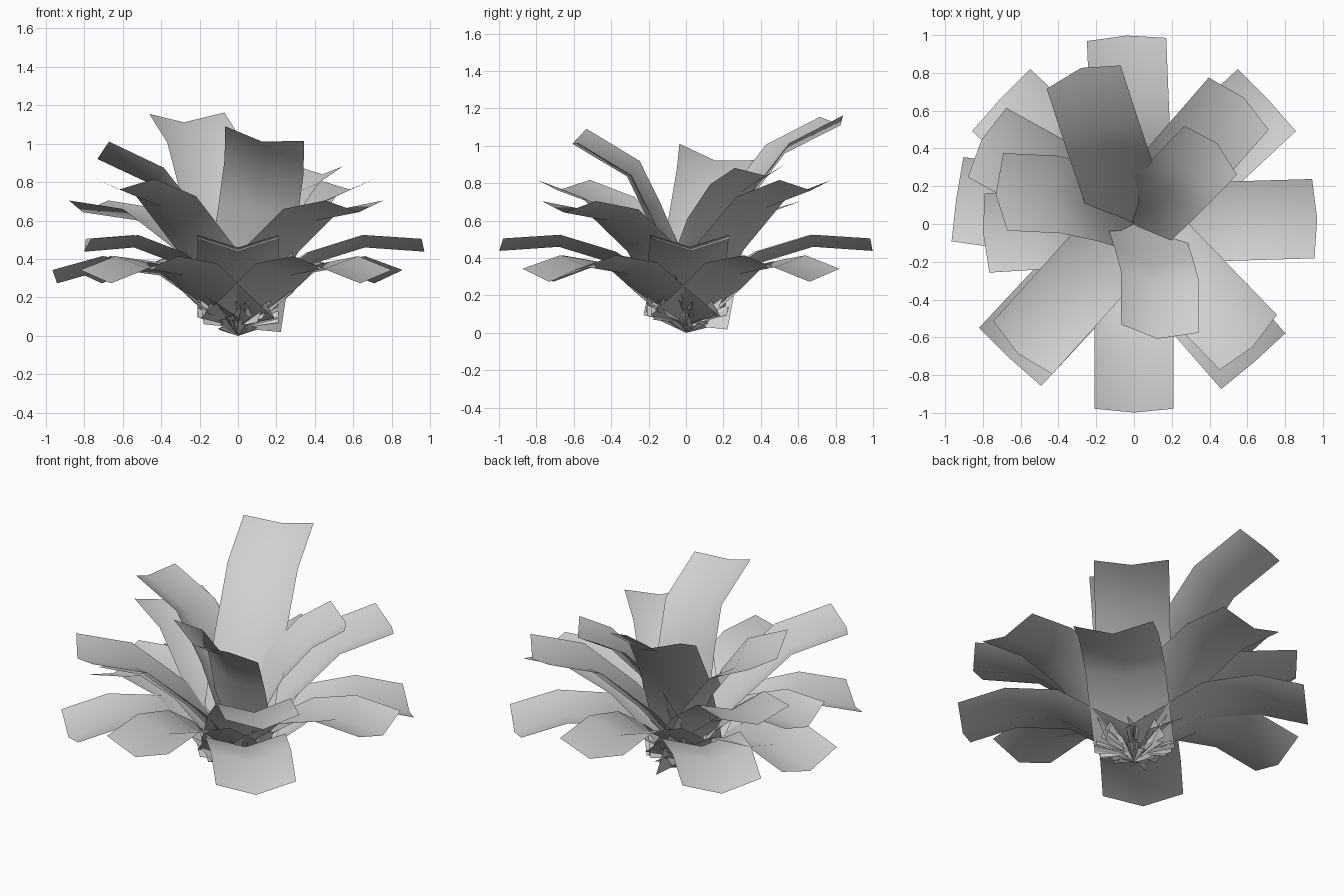
import bpy, bmesh, math, random
from mathutils import Vector, Matrix

if "Cube" in bpy.data.objects:
    bpy.data.objects.remove(bpy.data.objects["Cube"])

grey = bpy.data.materials.new("pale_grey")
grey.use_nodes = True
colour = (0.64, 0.64, 0.64, 1)
grey.diffuse_color = colour
grey.node_tree.nodes["Principled BSDF"].inputs["Base Color"].default_value = colour

FOLD = 0.065      # how far the edges rise above the midrib
POINT = 0.025     # how far the midrib juts past the tip corners

# Midrib profiles: distance from the centre, height
LOW = [(0, .04), (.2, .165), (.42, .315), (.69, .35), (.945, .28)]
SPREAD = [(0, .05), (.18, .23), (.39, .375), (.66, .46), (.945, .44)]
RAISED = [(0, .05), (.1, .18), (.28, .4), (.58, .67), (.88, .755)]
DROOPED = [(0, .05), (.1, .18), (.28, .39), (.58, .6), (.88, .64)]
SLANTED = [(0, .05), (.12, .32), (.26, .58), (.42, .75), (.59, .83)]
STEEP = [(0, .04), (.1, .3), (.24, .55), (.43, .8), (.7, .93)]
TALL = [(0, .04), (.12, .33), (.31, .65), (.56, .96), (.85, 1.1)]
UPRIGHT = [(0, .04), (.12, .43), (.21, .65), (.3, .85), (.57, 1.015)]


def make_object(name, bm, smooth):
    mesh = bpy.data.meshes.new(name)
    bm.to_mesh(mesh)
    bm.free()
    mesh.materials.append(grey)
    for p in mesh.polygons:
        p.use_smooth = smooth
    obj = bpy.data.objects.new(name, mesh)
    bpy.context.collection.objects.link(obj)


def leaf(name, profile, azimuth, roll=0, stretch=1, half_width=0.21):
    """Folded strip swept along a midrib, rolled about its own direction."""
    turn = (Matrix.Rotation(math.radians(azimuth), 3, 'Z')
            @ Matrix.Rotation(math.radians(-roll), 3, 'X'))
    rib = [Vector((r * stretch, 0, z)) for r, z in profile]
    last = len(rib) - 1
    side = Vector((0, half_width, 0))
    bm = bmesh.new()
    rows = []
    for i, p in enumerate(rib):
        tangent = (rib[min(i + 1, last)] - rib[max(i - 1, 0)]).normalized()
        lift = Vector((-tangent.z, 0, tangent.x)) * FOLD
        middle = p + tangent * POINT if i == last else p
        rows.append([bm.verts.new(turn @ v)
                     for v in (p + lift + side, middle, p + lift - side)])
    for a, b in zip(rows, rows[1:]):
        for k in range(2):
            bm.faces.new((a[k], a[k + 1], b[k + 1], b[k]))
    make_object(name, bm, True)


# Lowest ring, tips drooping
for word, azimuth, stretch in (("back_left", 43, 1), ("back_right", 137, 1),
                               ("right", 172, 0.98), ("front_right", 227, 1),
                               ("front_left", 311, 1)):
    leaf("low_leaf_" + word, LOW, azimuth, 0, stretch, 0.225)

# Second ring, nearly level at the tips
leaf("spread_leaf_left", SPREAD, 1.7)
leaf("spread_leaf_back", SPREAD, 92.3, stretch=1.03)
leaf("spread_leaf_right", SPREAD, 183.5, stretch=0.82)
leaf("spread_leaf_front", SPREAD, 270, stretch=1.03)

# Third ring, lifted
leaf("raised_leaf_back_left", RAISED, 49, stretch=0.98)
leaf("raised_leaf_back_right", DROOPED, 151, stretch=1.02)
leaf("raised_leaf_front_right", RAISED, 228, stretch=1.02)
leaf("raised_leaf_front_left", DROOPED, 314)

# Inner upright leaves
leaf("inner_leaf_back_left", SLANTED, 47, -2, half_width=0.19)
leaf("inner_leaf_back", TALL, 107.5, 1, half_width=0.205)
leaf("inner_leaf_right", STEEP, 183, -12)
leaf("inner_leaf_front", UPRIGHT, 264, 10.5)

# Crown of small folded shards at the base
random.seed(4)
bm = bmesh.new()
for i in range(36):
    turn = (Matrix.Rotation(i * 2.4, 3, 'Z')
            @ Matrix.Rotation(-math.radians(random.uniform(12, 55)), 3, 'Y'))
    length = random.uniform(0.1, 0.21)
    w = random.uniform(0.015, 0.03)
    root, tip, left, right = [
        bm.verts.new(turn @ Vector(v))
        for v in ((0, 0, 0), (length, 0, 0),
                  (length * 0.8, w, 0.02), (length * 0.8, -w, 0.02))]
    bm.faces.new((root, tip, left))
    bm.faces.new((root, right, tip))
make_object("base_crown", bm, False)
